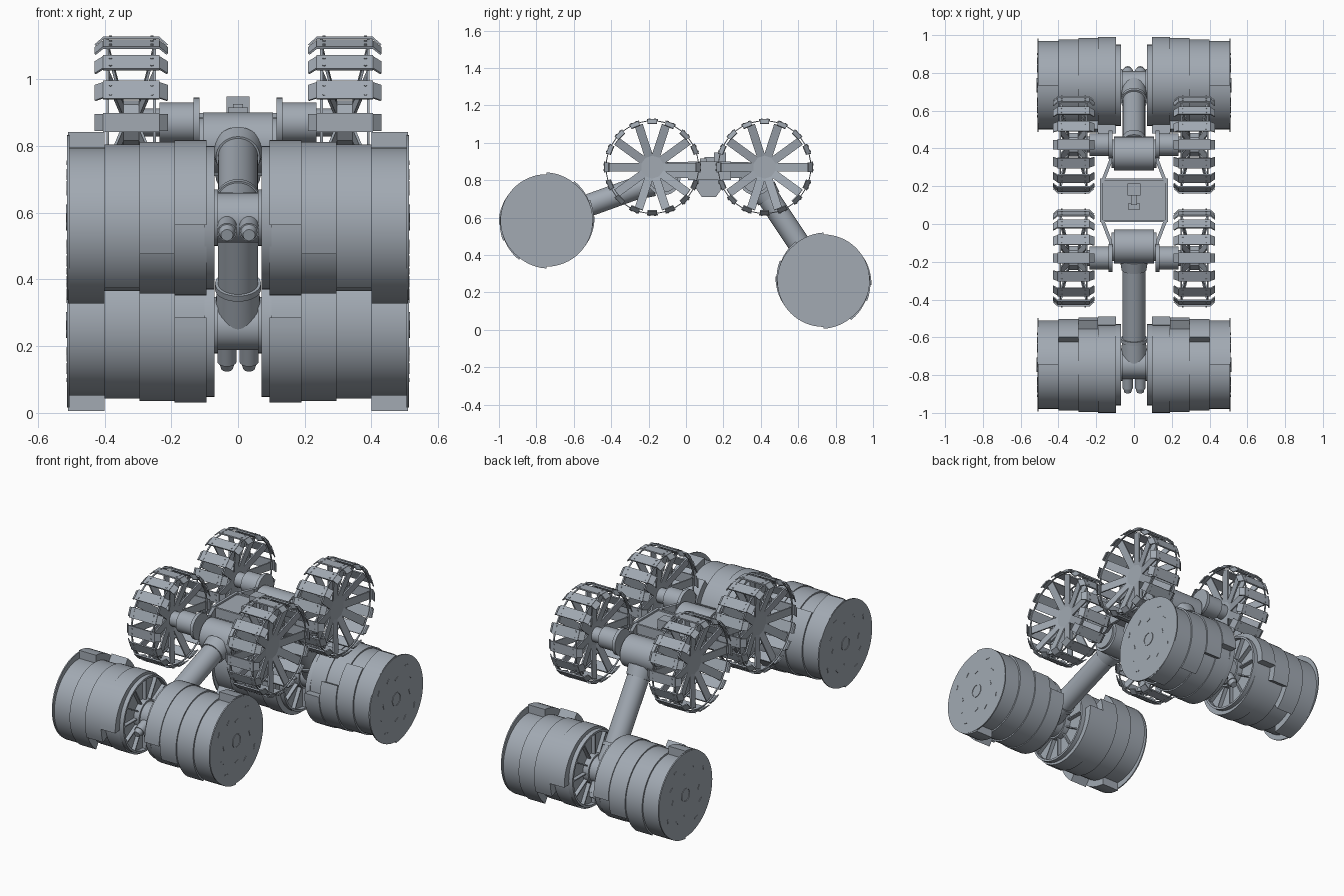
import bpy, bmesh
from math import sin, cos, pi, radians, atan2
from mathutils import Vector, Matrix

old = bpy.data.objects.get("Cube")
if old:
    bpy.data.objects.remove(old, do_unlink=True)

COLOR = (0.36, 0.40, 0.45, 1)
metal = bpy.data.materials.new("blue_grey_metal")
metal.use_nodes = True
metal.diffuse_color = COLOR
metal.node_tree.nodes["Principled BSDF"].inputs["Base Color"].default_value = COLOR


def finish(name, bm):
    """Turn a bmesh into a smooth-by-angle object."""
    bmesh.ops.recalc_face_normals(bm, faces=bm.faces)
    me = bpy.data.meshes.new(name)
    bm.to_mesh(me)
    bm.free()
    me.materials.append(metal)
    me.shade_smooth()
    me.set_sharp_from_angle(angle=radians(30))
    return place(name, me)


def place(name, me, loc=(0, 0, 0)):
    ob = bpy.data.objects.new(name, me)
    ob.location = loc
    bpy.context.collection.objects.link(ob)
    return ob


def frame(p, q, hint=(1, 0, 0)):
    """Matrix at the midpoint of p-q, z along p-q, x near the hint."""
    p, q = Vector(p), Vector(q)
    t = (q - p).normalized()
    h = Vector(hint)
    if abs(t.dot(h)) > 0.99:
        h = Vector((0, 1, 0))
    s = (h - t * h.dot(t)).normalized()
    m = Matrix((s, t.cross(s), t)).transposed().to_4x4()
    m.translation = (p + q) / 2
    return m, (q - p).length


def beam(bm, p, q, w, d, hint=(1, 0, 0)):
    m, n = frame(p, q, hint)
    bmesh.ops.create_cube(bm, size=1, matrix=m @ Matrix.Diagonal((w, d, n, 1)))


def rod(bm, p, q, r, r2=None, sides=32):
    m, n = frame(p, q)
    bmesh.ops.create_cone(bm, cap_ends=True, segments=sides, radius1=r,
                          radius2=r if r2 is None else r2, depth=n, matrix=m)


def extrude(bm, loop, x0, x1):
    """Prism of a (y, z) outline between two x positions."""
    a = [bm.verts.new((x0, y, z)) for y, z in loop]
    b = [bm.verts.new((x1, y, z)) for y, z in loop]
    bm.faces.new(a)
    bm.faces.new(b)
    n = len(loop)
    for i in range(n):
        j = (i + 1) % n
        bm.faces.new((a[i], a[j], b[j], b[i]))


def hoop(bm, x0, x1, r0, r1, y=0, z=0, n=48):
    """Ring about the x axis."""
    rows = []
    for i in range(n):
        c, s = cos(2 * pi * i / n), sin(2 * pi * i / n)
        rows.append([bm.verts.new((x, y + r * c, z + r * s))
                     for x, r in ((x0, r0), (x1, r0), (x1, r1), (x0, r1))])
    for i in range(n):
        a, b = rows[i], rows[(i + 1) % n]
        for k in range(4):
            l = (k + 1) % 4
            bm.faces.new((a[k], a[l], b[l], b[k]))


# Digging drums: four spiral sections with two scoop lips each
EDGES = (0.51, 0.40, 0.295, 0.19, 0.095)
LIPS = (90, 55, 25, 5)


def spiral(lip, y, z, sy):
    pts = []
    for half in (0, 180):
        for i in range(31):
            a = radians(lip + half + 6 * i)
            r = 0.21 + 0.047 * i / 30
            pts.append((y + sy * r * cos(a), z + r * sin(a)))
    return pts


def drum(name, sx, sy, y, z):
    bm = bmesh.new()
    for k, lip in enumerate(LIPS):
        extrude(bm, spiral(lip, y, z, sy), sx * EDGES[k], sx * EDGES[k + 1])
    # end cap with hub ring and slot marks
    rod(bm, (sx * 0.505, y, z), (sx * 0.512, y, z), 0.247, sides=64)
    hoop(bm, sx * 0.511, sx * 0.515, 0.034, 0.039, y, z)
    for i in range(12):
        a = radians(30 * i)
        r = 0.12 + 0.035 * (i % 3)
        c = Vector((sx * 0.512, y + r * cos(a), z + r * sin(a)))
        t = Vector((0, -sin(a + 0.3), cos(a + 0.3))) * 0.014
        beam(bm, c - t, c + t, 0.005, 0.006)
    # ribbed inner side
    hoop(bm, sx * 0.07, sx * 0.1, 0.203, 0.215, y, z)
    rod(bm, (sx * 0.06, y, z), (sx * 0.1, y, z), 0.085)
    for i in range(12):
        d = Vector((0, cos(pi * i / 6), sin(pi * i / 6)))
        c = Vector((sx * 0.085, y, z))
        beam(bm, c + d * 0.08, c + d * 0.205, 0.025, 0.007)
    finish(name, bm)


# Arms with elbow collars, drum yoke and twin motors
def arm(name, shoulder, hub):
    bm = bmesh.new()
    s, h = Vector(shoulder), Vector(hub)
    d = (h - s).normalized()
    side = Vector((1, 0, 0))
    rod(bm, s, h, 0.06)
    rod(bm, s + d * 0.07, s + d * 0.13, 0.075, 0.066)
    rod(bm, h - d * 0.15, h - d * 0.13, 0.069)
    rod(bm, h - d * 0.13, h, 0.064, 0.07)
    rod(bm, h - side * 0.08, h + side * 0.08, 0.075)
    for sx in (-1, 1):
        o = h + side * 0.033 * sx
        rod(bm, o, o + d * 0.13, 0.029, sides=20)
        rod(bm, o + d * 0.13, o + d * 0.155, 0.025, 0.018, sides=20)
    finish(name, bm)
    # shoulder housing
    bm = bmesh.new()
    rod(bm, s - side * 0.105, s + side * 0.105, 0.09, sides=40)
    for sx in (-1, 1):
        rod(bm, s + side * 0.1 * sx, s + side * 0.118 * sx, 0.075)
    finish(name + "_shoulder", bm)


HUBS = {"front": (-0.745, 0.585, -0.12, 1), "back": (0.735, 0.263, 0.372, -1)}
for end, (y, z, sh, sy) in HUBS.items():
    arm(end + "_arm", (0, sh, 0.81), (0, y, z))
    for label, sx in (("left", 1), ("right", -1)):
        drum(end + "_" + label + "_drum", sx, sy, y, z)

# Wheel: decagonal hub, splayed spokes, bent tread plates
bm = bmesh.new()
rod(bm, (-0.03, 0, 0), (0.03, 0, 0), 0.066, sides=10)
for i in range(10):
    d = Vector((0, cos(pi * i / 5), sin(pi * i / 5)))
    for sx in (-1, 1):
        beam(bm, Vector((sx * 0.025, 0, 0)) + d * 0.055,
             Vector((sx * 0.07, 0, 0)) + d * 0.235, 0.008, 0.045)
for sx in (-1, 1):
    hoop(bm, sx * 0.066, sx * 0.074, 0.245, 0.25)
for i in range(16):
    a = pi * i / 8
    d = Vector((0, cos(a), sin(a)))
    t = Vector((0, -sin(a), cos(a)))
    x = Vector((1, 0, 0))
    beam(bm, d * 0.254 - x * 0.085, d * 0.254 + x * 0.085, 0.058, 0.008, t)
    for sx in (-1, 1):
        beam(bm, d * 0.254 + x * sx * 0.083, d * 0.232 + x * sx * 0.108, 0.05, 0.006, t)
        for st in (-1, 1):
            b = d * 0.256 + x * sx * 0.062 + t * st * 0.015
            rod(bm, b, b + d * 0.005, 0.005, sides=6)
wheel = finish("front_left_wheel", bm)
wheel.location = (0.32, -0.18, 0.87)
place("front_right_wheel", wheel.data, (-0.32, -0.18, 0.87))
place("back_left_wheel", wheel.data, (0.32, 0.42, 0.87))
place("back_right_wheel", wheel.data, (-0.32, 0.42, 0.87))

# Wheel drives and side rails
bm = bmesh.new()
for sx in (-1, 1):
    for y, sy in ((-0.18, -1), (0.42, 1)):
        rod(bm, (sx * 0.115, y, 0.87), (sx * 0.134, y, 0.87), 0.075)
        rod(bm, (sx * 0.13, y, 0.87), (sx * 0.235, y, 0.87), 0.06)
        rod(bm, (sx * 0.235, y, 0.87), (sx * 0.3, y, 0.87), 0.042)
        beam(bm, (sx * 0.125, y, 0.855), (sx * 0.125, 0.12 + sy * 0.2, 0.855), 0.016, 0.08)
        beam(bm, (sx * 0.125, 0.12 + sy * 0.21, 0.855),
             (sx * 0.168, 0.12 + sy * 0.1, 0.855), 0.018, 0.085)
finish("wheel_drives", bm)

# Chassis: tray with raised rim, keel and top sensor
bm = bmesh.new()
beam(bm, (0, 0.02, 0.85), (0, 0.23, 0.85), 0.34, 0.08)
for sx in (-1, 1):
    beam(bm, (sx * 0.172, 0.01, 0.85), (sx * 0.172, 0.24, 0.85), 0.016, 0.1)
for y in (0.016, 0.234):
    beam(bm, (-0.165, y, 0.87), (0.165, y, 0.87), 0.012, 0.056, (0, 1, 0))
finish("chassis_tray", bm)
bm = bmesh.new()
extrude(bm, [(0.05, 0.76), (0.085, 0.71), (0.16, 0.71), (0.195, 0.76),
             (0.17, 0.815), (0.075, 0.815)], -0.12, 0.12)
finish("chassis_keel", bm)
bm = bmesh.new()
beam(bm, (0, 0.15, 0.918), (0, 0.215, 0.918), 0.07, 0.06)
beam(bm, (0, 0.10, 0.905), (0, 0.15, 0.905), 0.03, 0.04)
beam(bm, (0, 0.075, 0.9), (0, 0.11, 0.9), 0.06, 0.03)
finish("top_sensor", bm)
